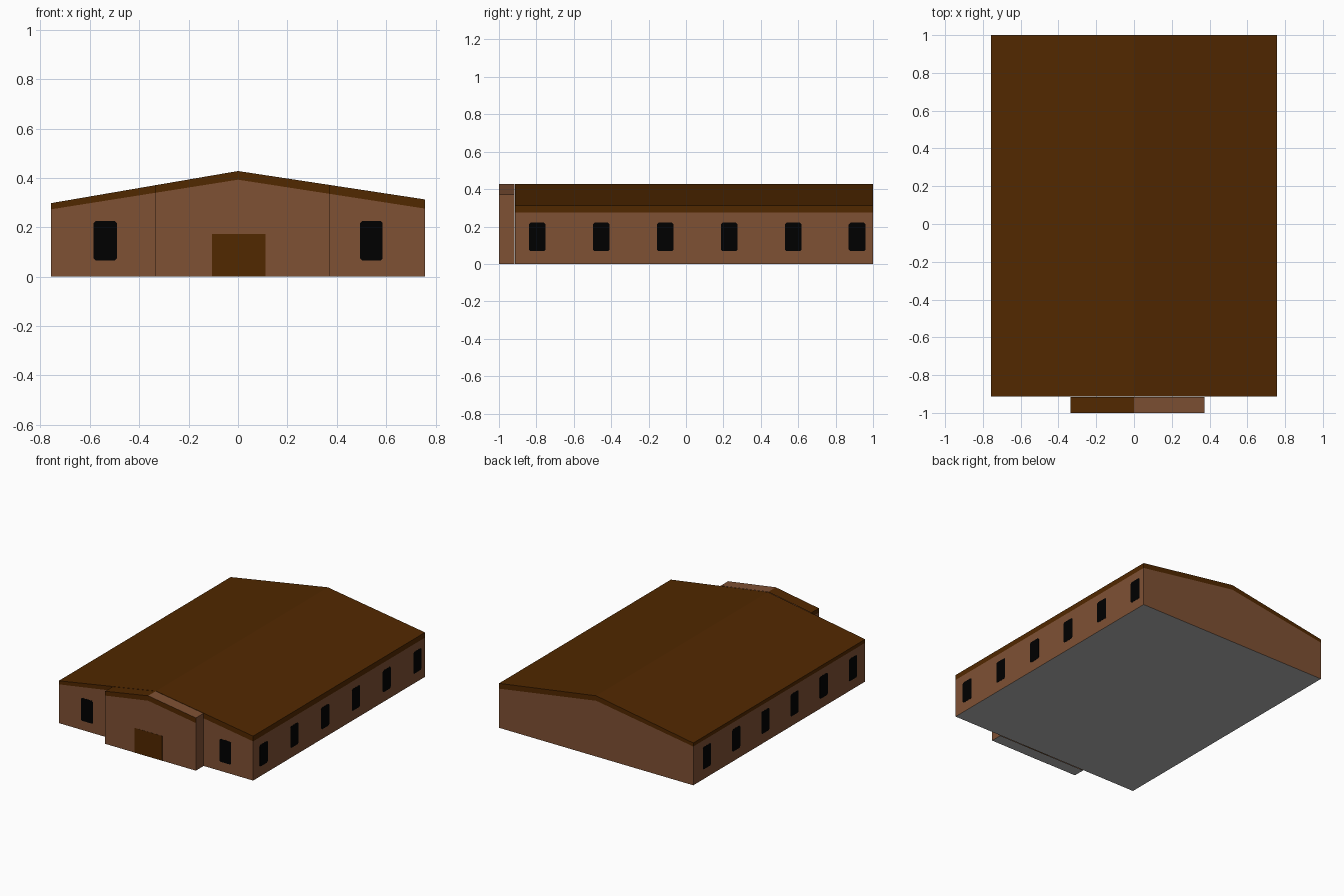
import bpy, bmesh

if "Cube" in bpy.data.objects:
    bpy.data.objects.remove(bpy.data.objects["Cube"])


def material(name, color):
    m = bpy.data.materials.new(name)
    m.diffuse_color = (*color, 1)
    m.use_nodes = True
    m.node_tree.nodes["Principled BSDF"].inputs["Base Color"].default_value = m.diffuse_color
    return m


WALL = material("wall_brown", (0.212, 0.082, 0.034))
TRIM = material("roof_dark_brown", (0.083, 0.021, 0.0))
GLASS = material("window_black", (0.0, 0.0, 0.0))
FLOOR = material("floor_grey", (0.45, 0.45, 0.45))


def finish(name, bm, mats):
    me = bpy.data.meshes.new(name)
    bm.to_mesh(me)
    bm.free()
    for m in mats:
        me.materials.append(m)
    ob = bpy.data.objects.new(name, me)
    bpy.context.collection.objects.link(ob)
    return ob


def prism(name, profile, y0, y1, mats, skip=(), second=(), back=True):
    """Extrude an x-z profile along y; leave out 'skip' sides, second colour on 'second' sides."""
    bm = bmesh.new()
    a = [bm.verts.new((x, y0, z)) for x, z in profile]
    b = [bm.verts.new((x, y1, z)) for x, z in profile]
    bm.faces.new(a)
    if back:
        bm.faces.new(b[::-1])
    n = len(profile)
    for i in range(n):
        if i in skip:
            continue
        j = (i + 1) % n
        f = bm.faces.new((a[i], b[i], b[j], a[j]))
        f.material_index = 1 if i in second else 0
    return finish(name, bm, mats)


# Gable heights, slightly different on the two sides
X, YF, YB, YP = 0.757, -0.913, 1.0, -1.0


def top(x):
    return 0.428 + (x * 0.13 / X if x < 0 else -x * 0.115 / X)


def under(x):
    return 0.393 + (x * 0.12 / X if x < 0 else -x * 0.117 / X)


def gabled(name, xl, xr, y0, y1, roof_second, back):
    # walls with grey underside, open where the roof sits
    prism(name + "_walls",
          [(xl, 0), (xr, 0), (xr, under(xr)), (0, under(0)), (xl, under(xl))],
          y0, y1, (WALL, FLOOR), skip=(2, 3), second=(0,), back=back)
    # roof slab
    prism(name + "_roof",
          [(xl, under(xl)), (0, under(0)), (xr, under(xr)),
           (xr, top(xr)), (0, top(0)), (xl, top(xl))],
          y0, y1, (TRIM, WALL), skip=(0, 1), second=roof_second, back=back)


gabled("hall", -X, X, YF, YB, (), True)
# porch: right slope and right edge are wall coloured
gabled("porch", -0.335, 0.372, YP, YF - 0.003, (2, 3), False)


def plate(name, origin, axis, side, w, z0, z1, mat, c=0.009, t=0.001):
    """Thin plate with cut corners on a wall facing 'axis' (x or y), on the given side."""
    h = w / 2
    if c:
        pts = [(-h + c, z0), (h - c, z0), (h, z0 + c), (h, z1 - c),
               (h - c, z1), (-h + c, z1), (-h, z1 - c), (-h, z0 + c)]
    else:
        pts = [(-h, z0), (h, z0), (h, z1), (-h, z1)]
    bm = bmesh.new()
    rings = []
    for d in (-0.001, t):
        if axis == "x":
            rings.append([bm.verts.new((origin[0] + side * d, origin[1] + u, z)) for u, z in pts])
        else:
            rings.append([bm.verts.new((origin[0] + u, origin[1] + side * d, z)) for u, z in pts])
    n = len(pts)
    bm.faces.new(rings[0])
    bm.faces.new(rings[1])
    for i in range(n):
        j = (i + 1) % n
        bm.faces.new((rings[0][i], rings[0][j], rings[1][j], rings[1][i]))
    bmesh.ops.recalc_face_normals(bm, faces=bm.faces)
    return finish(name, bm, (mat,))


# Side windows, six per side
for i in range(6):
    plate(f"right_window_{i + 1}", (X, -0.795 + i * 0.342), "x", 1, 0.09, 0.068, 0.221, GLASS)
    plate(f"left_window_{i + 1}", (-X, -0.777 + i * 0.325), "x", -1, 0.09, 0.068, 0.225, GLASS)

# Front windows and door
plate("front_window_left", (-0.538, YF), "y", -1, 0.094, 0.065, 0.226, GLASS)
plate("front_window_right", (0.54, YF), "y", -1, 0.092, 0.065, 0.226, GLASS)
plate("front_door", (0.003, YP), "y", -1, 0.215, 0.0, 0.174, TRIM, c=0)
